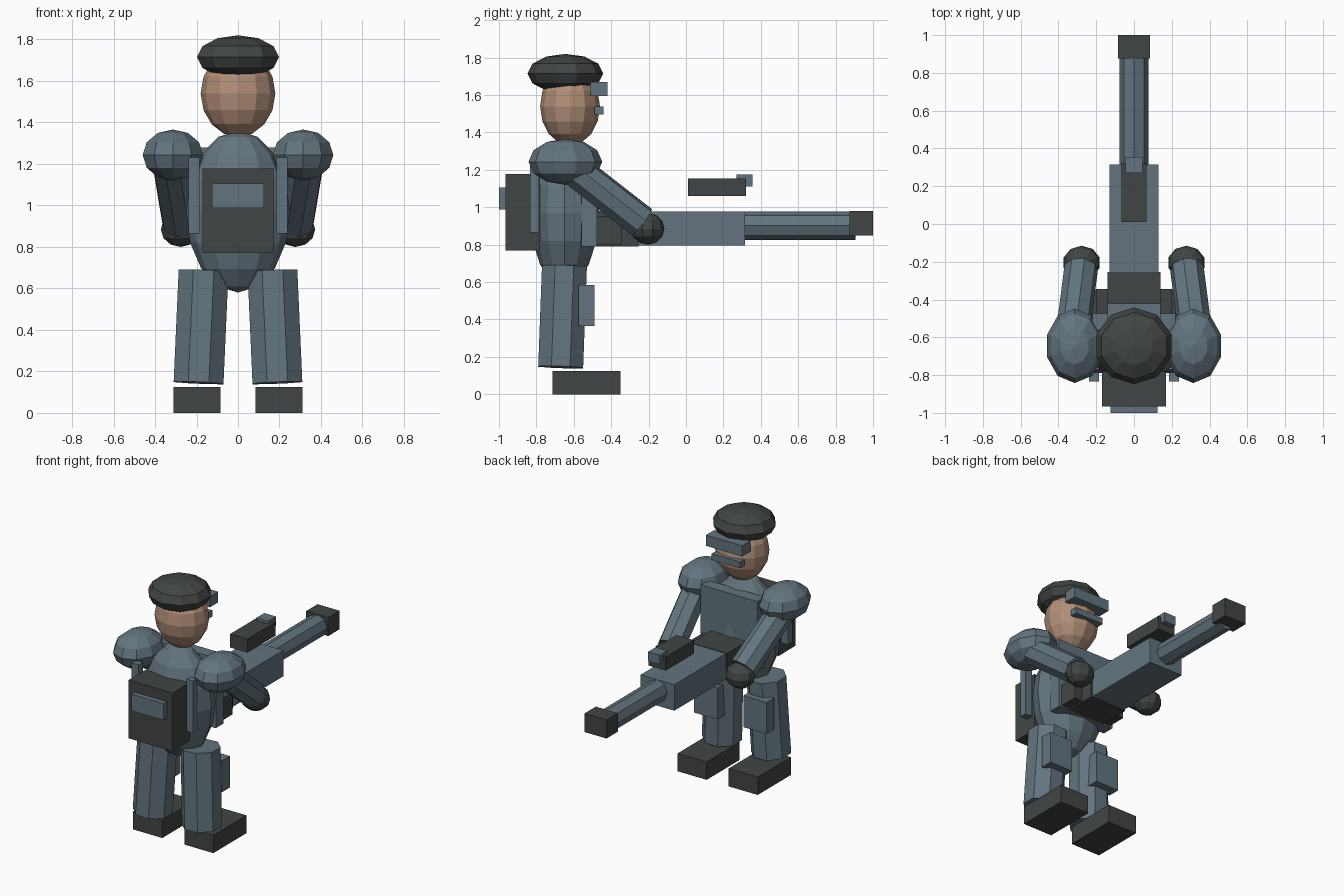
import bpy, math
from mathutils import Vector

if "Cube" in bpy.data.objects:
    bpy.data.objects.remove(bpy.data.objects["Cube"])


def material(name, rgb):
    m = bpy.data.materials.new(name)
    m.diffuse_color = (*rgb, 1)
    m.use_nodes = True
    m.node_tree.nodes["Principled BSDF"].inputs["Base Color"].default_value = m.diffuse_color
    return m


BLUE = material("slate blue", (0.125, 0.175, 0.21))
DARK = material("charcoal", (0.052, 0.060, 0.058))
SKIN = material("skin", (0.44, 0.27, 0.185))


def finish(name, mat):
    ob = bpy.context.object
    ob.name = ob.data.name = name
    ob.data.materials.append(mat)
    return ob


def box(name, mat, x, y, z):
    """Box from (min, max) ranges on each axis."""
    mid = [(a + b) / 2 for a, b in (x, y, z)]
    bpy.ops.mesh.primitive_cube_add(size=1, location=mid)
    ob = finish(name, mat)
    ob.scale = [b - a for a, b in (x, y, z)]
    return ob


def ball(name, mat, centre, radii, segments=10, rings=6):
    bpy.ops.mesh.primitive_uv_sphere_add(segments=segments, ring_count=rings, radius=1, location=centre)
    ob = finish(name, mat)
    ob.scale = radii
    return ob


def tube(name, mat, start, end, radius, sides=8, turn=0.0):
    """Prism between two points, turned about its own axis."""
    a, b = Vector(start), Vector(end)
    bpy.ops.mesh.primitive_cylinder_add(vertices=sides, radius=radius, depth=(b - a).length,
                                        location=(a + b) / 2)
    ob = finish(name, mat)
    ob.rotation_mode = 'QUATERNION'
    spin = Vector((0, 0, 1)).rotation_difference(b - a)
    ob.rotation_quaternion = spin @ Vector((0, 0, 1)).rotation_difference(Vector((0, 0, 1)))
    for v in ob.data.vertices:
        c, s = math.cos(turn), math.sin(turn)
        v.co.x, v.co.y = c * v.co.x - s * v.co.y, s * v.co.x + c * v.co.y
    return ob


# Head and headgear
ball("head", SKIN, (0, -0.62, 1.54), (0.18, 0.16, 0.21), 12, 8)
ball("beret", DARK, (0, -0.645, 1.715), (0.208, 0.203, 0.105))
box("visor", BLUE, (-0.14, 0.14), (-0.51, -0.42), (1.595, 1.67))
box("mouthpiece", BLUE, (-0.11, 0.11), (-0.49, -0.44), (1.497, 1.54))

# Torso, chest armour and backpack
ball("torso", BLUE, (0, -0.65, 0.97), (0.25, 0.185, 0.39), 12, 8)
box("chest_plate", BLUE, (-0.22, 0.22), (-0.56, -0.475), (0.79, 1.28))
box("belt_pouch", DARK, (-0.2, 0.2), (-0.48, -0.345), (0.80, 0.95))
box("backpack", DARK, (-0.17, 0.17), (-0.965, -0.78), (0.77, 1.178))
box("backpack_panel", BLUE, (-0.125, 0.125), (-1.0, -0.96), (0.988, 1.105))

# Limbs, mirrored left and right
for side, s in (("left", -1), ("right", 1)):
    def span(a, b):
        return tuple(sorted((s * a, s * b)))
    box(side + "_strap", BLUE, span(0.185, 0.238), (-0.835, -0.785), (0.865, 1.23))
    ball(side + "_shoulder", BLUE, (s * 0.314, -0.645, 1.243), (0.153, 0.197, 0.123))
    tube(side + "_arm", BLUE, (s * 0.33, -0.62, 1.22), (s * 0.28, -0.235, 0.92), 0.09)
    ball(side + "_hand", DARK, (s * 0.277, -0.205, 0.885), (0.1, 0.09, 0.085))
    tube(side + "_leg", BLUE, (s * 0.19, -0.67, 0.145), (s * 0.166, -0.65, 0.685), 0.13,
         turn=math.pi / 8)
    box(side + "_thigh_pad", BLUE, span(0.1, 0.28), (-0.575, -0.49), (0.365, 0.585))
    box(side + "_boot", DARK, span(0.085, 0.31), (-0.715, -0.35), (0, 0.125))

# Heavy gun with floating sight
box("gun_stock", DARK, (-0.14, 0.14), (-0.50, -0.255), (0.79, 0.98))
box("gun_body", BLUE, (-0.13, 0.13), (-0.26, 0.315), (0.795, 0.977))
tube("gun_barrel", BLUE, (0, 0.25, 0.902), (0, 0.905, 0.902), 0.076)
box("gun_muzzle", DARK, (-0.085, 0.085), (0.875, 1.0), (0.85, 0.98))
box("gun_sight", DARK, (-0.067, 0.067), (0.01, 0.32), (1.06, 1.155))
box("sight_lens", BLUE, (-0.045, 0.045), (0.27, 0.355), (1.11, 1.175))
